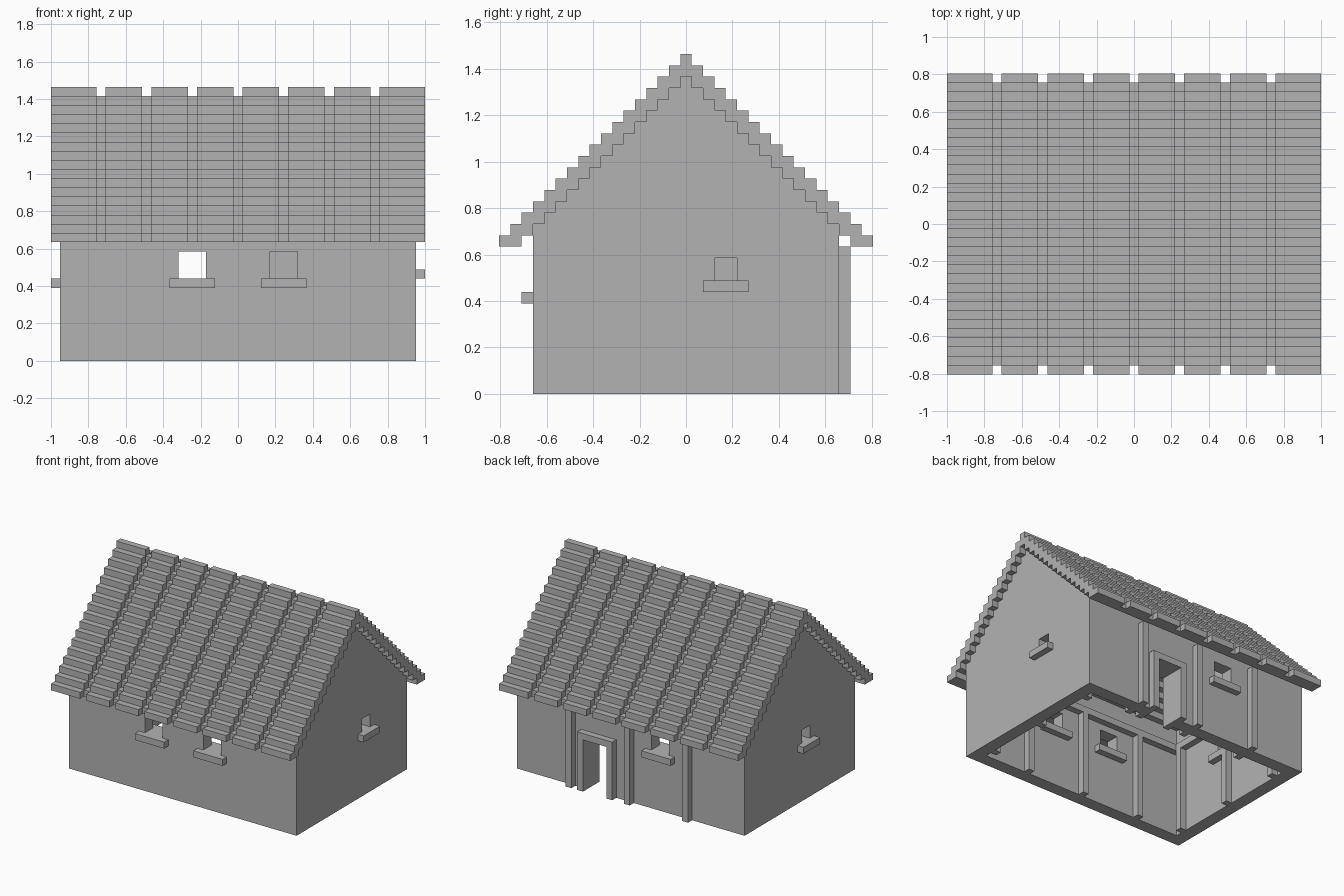
import bpy, bmesh

U = 2 / 41  # edge of one building block

cube = bpy.data.objects.get("Cube")
if cube:
    bpy.data.objects.remove(cube, do_unlink=True)

GREY = (0.45, 0.45, 0.45, 1)
stone = bpy.data.materials.new("plain_grey")
stone.use_nodes = True
stone.diffuse_color = GREY
stone.node_tree.nodes["Principled BSDF"].inputs["Base Color"].default_value = GREY


def finish(name, bm):
    bmesh.ops.recalc_face_normals(bm, faces=bm.faces[:])
    mesh = bpy.data.meshes.new(name)
    bm.to_mesh(mesh)
    bm.free()
    mesh.materials.append(stone)
    obj = bpy.data.objects.new(name, mesh)
    bpy.context.collection.objects.link(obj)
    return obj


def boxes(name, bounds):
    """One object made of boxes, each given as x, y and z ranges in blocks."""
    bm = bmesh.new()
    for ranges in bounds:
        verts = bmesh.ops.create_cube(bm, size=1)["verts"]
        for v in verts:
            v.co = [U * (lo + (c + 0.5) * (hi - lo)) for c, (lo, hi) in zip(v.co, ranges)]
    return finish(name, bm)


def prism(name, profile, x0, x1):
    """Extrude a y-z profile along x."""
    points = [p for i, p in enumerate(profile) if p != profile[i - 1]]
    bm = bmesh.new()
    face = bm.faces.new([bm.verts.new((x0 * U, y * U, z * U)) for y, z in points])
    moved = bmesh.ops.extrude_face_region(bm, geom=[face])["geom"]
    bmesh.ops.translate(bm, vec=((x1 - x0) * U, 0, 0),
                        verts=[g for g in moved if isinstance(g, bmesh.types.BMVert)])
    return finish(name, bm)


def stairs(reach, peak, floor=0):
    """Stepped gable line from -y to +y."""
    line = []
    for k in range(-reach, reach + 1):
        z = max(peak - abs(k), floor)
        line += [(k - 0.5, z), (k + 0.5, z)]
    return line


def cut(target, cutter):
    mod = target.modifiers.new("cut", 'BOOLEAN')
    mod.operation = 'DIFFERENCE'
    mod.solver = 'EXACT'
    mod.object = cutter
    bpy.context.view_layer.objects.active = target
    bpy.ops.object.modifier_apply(modifier=mod.name)
    bpy.data.objects.remove(cutter, do_unlink=True)


# Hollow walls with stepped gables
walls = prism("walls", stairs(13, 28) + [(13.5, 0), (-13.5, 0)], -19.5, 19.5)
cut(walls, prism("room_cutter", stairs(11, 29) + [(11.5, -1), (-11.5, -1)], -17.5, 17.5))

# Windows and door openings
FRONT, BACK = (-14.5, -10.5), (10.5, 14.5)
LEFT, RIGHT = (16.5, 20.5), (-20.5, -16.5)
cut(walls, boxes("opening_cutter", [
    ((-6.5, -3.5), FRONT, (9, 12)),
    ((3.5, 6.5), FRONT, (9, 12)),
    ((-6.5, -3.5), BACK, (9, 12)),
    ((3.5, 7.5), BACK, (-1, 8)),
    (LEFT, (2.5, 4.5), (10, 12)),
    (RIGHT, (-2.5, -0.5), (9, 11)),
]))

# Sills running through the walls
boxes("window_sills", [
    ((-7.5, -2.5), FRONT, (8, 9)),
    ((2.5, 7.5), FRONT, (8, 9)),
    ((-7.5, -2.5), BACK, (8, 9)),
    (LEFT, (1.5, 5.5), (9, 10)),
    (RIGHT, (-3.5, 0.5), (8, 9)),
])

# Door frame
boxes("door_frame", [
    ((2.5, 3.5), BACK, (0, 8)),
    ((7.5, 8.5), BACK, (0, 8)),
    ((2.5, 8.5), BACK, (8, 9)),
])

# Posts: outside on the back, inside on every wall
spots = [(c - 0.5, c + 0.5) for c in (-10, 0, 10)]
boxes("back_outer_posts", [(s, (13.5, 14.5), (0, 13)) for s in spots])
boxes("back_inner_posts", [(s, (10.5, 11.5), (0, 13)) for s in spots])
boxes("front_inner_posts", [(s, (-11.5, -10.5), (0, 13)) for s in spots])
boxes("left_inner_posts", [((16.5, 17.5), s, (0, 13)) for s in spots])
boxes("right_inner_posts", [((-17.5, -16.5), s, (0, 13)) for s in spots])

# Ring beam on top of the inner posts
boxes("ring_beam", [
    ((-17.5, 17.5), (-11.5, -10.5), (13, 14)),
    ((-17.5, 17.5), (10.5, 11.5), (13, 14)),
    ((16.5, 17.5), (-10.5, 10.5), (13, 14)),
    ((-17.5, -16.5), (-10.5, 10.5), (13, 14)),
])

# Roof: thick stepped strips with thin sunken grooves between them
section = stairs(16, 30) + stairs(16, 28, 13)[::-1]
grooves = range(-15, 16, 5)
starts = [-20.5] + [g + 0.5 for g in grooves]
ends = [g - 0.5 for g in grooves] + [20.5]
for i, (x0, x1) in enumerate(zip(starts, ends), 1):
    prism(f"roof_strip_{i}", section, x0, x1)
boxes("roof_grooves", [
    ((g - 0.5, g + 0.5), (k - 0.5, k + 0.5), (28 - abs(k), 29 - abs(k)))
    for g in grooves for k in range(-15, 16)
])
